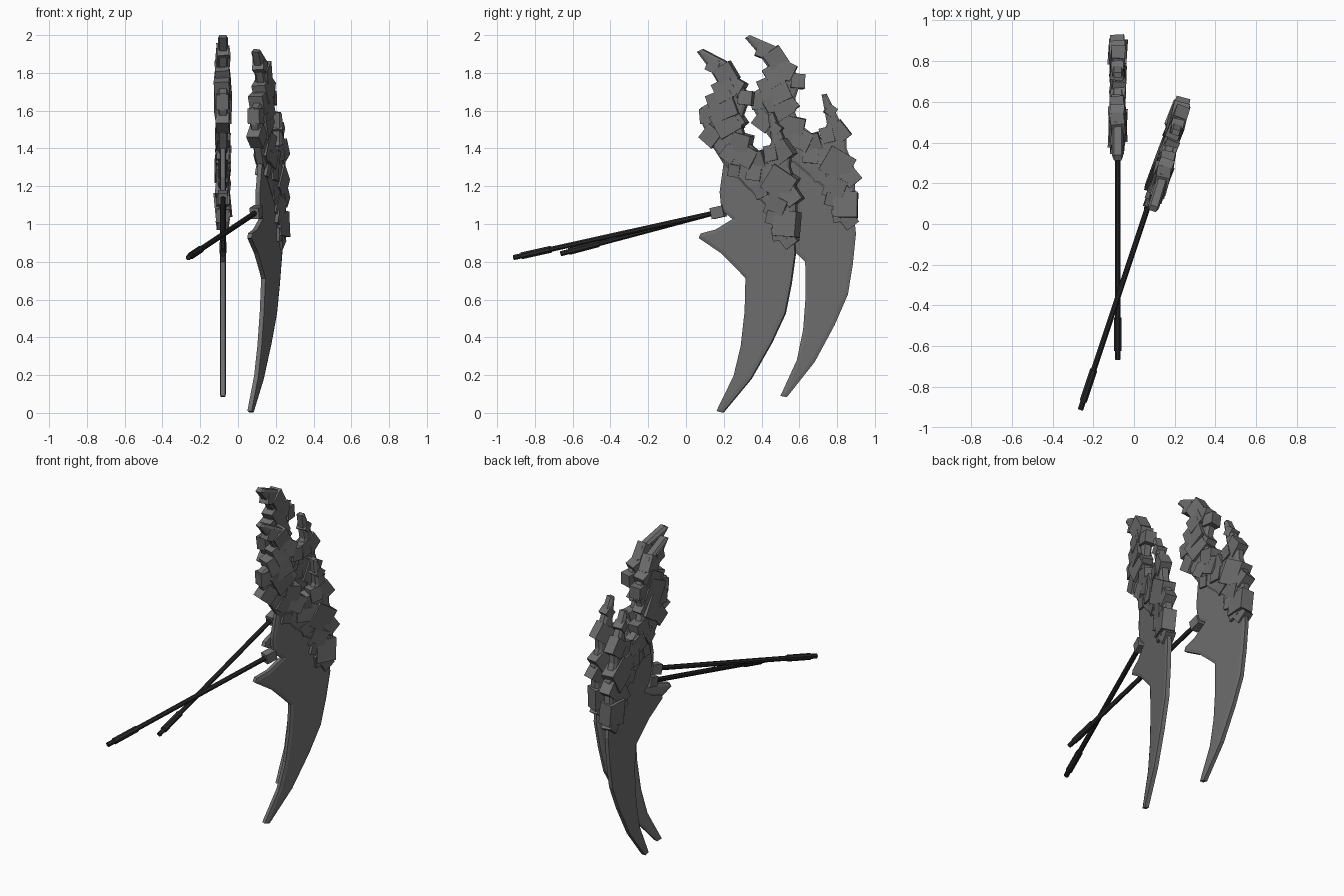
import bpy, bmesh, math, random
from mathutils import Matrix, Vector

if "Cube" in bpy.data.objects:
    bpy.data.objects.remove(bpy.data.objects["Cube"])

random.seed(4)


def material(name, v):
    m = bpy.data.materials.new(name)
    m.diffuse_color = (v, v, v, 1)
    m.use_nodes = True
    m.node_tree.nodes["Principled BSDF"].inputs["Base Color"].default_value = m.diffuse_color
    return m


GREY = material("stone grey", 0.155)
BLACK = material("handle black", 0.022)
parts = []


def finish(bm, name, mat):
    bmesh.ops.recalc_face_normals(bm, faces=bm.faces)
    me = bpy.data.meshes.new(name)
    bm.to_mesh(me)
    bm.free()
    me.materials.append(mat)
    ob = bpy.data.objects.new(name, me)
    bpy.context.collection.objects.link(ob)
    parts.append(ob)


def plate(name, outline, half, inset, rise):
    """Flat (y, z) outline given thickness, with a shallow chamfer on both sides."""
    bm = bmesh.new()
    f = bm.faces.new([bm.verts.new((-half, y, z)) for y, z in outline])
    ext = bmesh.ops.extrude_face_region(bm, geom=[f])
    vs = [g for g in ext["geom"] if isinstance(g, bmesh.types.BMVert)]
    bmesh.ops.translate(bm, verts=vs, vec=(2 * half, 0, 0))
    bmesh.ops.recalc_face_normals(bm, faces=bm.faces)
    caps = [f for f in bm.faces if len(f.verts) > 4]
    bmesh.ops.inset_individual(bm, faces=caps, thickness=inset, depth=rise,
                               use_even_offset=True)
    finish(bm, name, GREY)


def add_box(bm, centre, size, rot):
    m = Matrix.Translation(centre) @ rot @ Matrix.Diagonal((*size, 1))
    bmesh.ops.create_cube(bm, size=1, matrix=m)


# Curved blade with the hook on its inner edge
plate("blade", [
    (.50, .09), (.587, .28), (.62, .44), (.634, .626), (.631, .80), (.60, .83),
    (.492, .925), (.362, 1.0), (.372, 1.025), (.454, 1.05), (.545, 1.11), (.482, 1.155),
    (.468, 1.25), (.483, 1.40), (.62, 1.45), (.75, 1.38), (.87, 1.2), (.90, .95),
    (.883, .785), (.857, .626), (.788, .467), (.682, .27), (.534, .083)],
    0.012, 0.018, 0.004)

# Rough core with the tall and the short spike
plate("spike_core", [
    (.485, 1.40), (.43, 1.475), (.36, 1.60), (.345, 1.69), (.41, 1.73), (.433, 1.83),
    (.385, 1.90), (.312, 1.985), (.338, 2.0), (.50, 1.93), (.555, 1.84), (.61, 1.76),
    (.58, 1.67), (.575, 1.60), (.60, 1.53), (.709, 1.448), (.746, 1.53), (.718, 1.685),
    (.745, 1.69), (.81, 1.555), (.85, 1.48), (.85, 1.40), (.89, 1.30), (.90, 1.10),
    (.885, .99), (.81, 1.01), (.73, 1.19), (.62, 1.28)],
    0.018, 0.014, 0.009)

# Stone chunks over the core: y, z, size
chunks = [
    (.405, 1.915, .075), (.475, 1.875, .11), (.53, 1.81, .09), (.47, 1.71, .15),
    (.478, 1.79, .12), (.59, 1.755, .08), (.49, 1.62, .14), (.39, 1.65, .09),
    (.41, 1.545, .10), (.55, 1.63, .08), (.578, 1.52, .10), (.515, 1.455, .09),
    (.615, 1.445, .10), (.67, 1.43, .09), (.547, 1.37, .07), (.66, 1.36, .09),
    (.765, 1.60, .06), (.81, 1.485, .11), (.75, 1.47, .08), (.80, 1.316, .15),
    (.735, 1.36, .10), (.70, 1.27, .08), (.79, 1.19, .11), (.868, 1.25, .09),
    (.845, 1.10, .13), (.77, 1.13, .07), (.815, 1.05, .08), (.86, 1.02, .08)]
bm = bmesh.new()
for y, z, s in chunks:
    rot = (Matrix.Rotation(random.uniform(-.7, .7), 4, 'X')
           @ Matrix.Rotation(random.uniform(-.12, .12), 4, 'Y')
           @ Matrix.Rotation(random.uniform(-.12, .12), 4, 'Z'))
    depth = 0.05 + 0.22 * s * random.uniform(.7, 1.1)
    add_box(bm, (0, y, z), (depth, s * random.uniform(.85, 1), s * random.uniform(.9, 1.05)), rot)
finish(bm, "stone_chunks", GREY)

# Handle runs from the collar down to the grip
top, end = Vector((0, .48, 1.147)), Vector((0, -.665, .842))
axis = (end - top).normalized()
rot = axis.to_track_quat('Z', 'Y').to_matrix().to_4x4()
length = (end - top).length

# Square collar where the handle meets the blade
bm = bmesh.new()
add_box(bm, top + axis * .02, (.05, .06, .07), rot)
finish(bm, "collar", GREY)


def rod(name, a, b, r):
    bm = bmesh.new()
    bmesh.ops.create_cone(bm, cap_ends=True, segments=8, radius1=r, radius2=r, depth=b - a,
                          matrix=Matrix.Translation(top + axis * (a + b) / 2) @ rot
                          @ Matrix.Rotation(math.pi / 8, 4, 'Z'))
    finish(bm, name, BLACK)


rod("handle_shaft", 0, length, .0145)
rod("handle_grip", length - .21, length - .045, .0195)

# Second weapon: same parts, turned and leaned so the handles cross
U, V = Vector((.3075, .9493, -.053)).normalized(), Vector((.0456, .0397, 1.0027)).normalized()
W = U.cross(V).normalized()
V = W.cross(U)
turned = Matrix((W, U, V)).transposed().to_4x4()
turned.translation = (-.097, -.314, -.053)
for ob in list(parts):
    twin = ob.copy()
    twin.name = "second_" + ob.name
    bpy.context.collection.objects.link(twin)
    twin.matrix_world = turned
    ob.location.x = -.08
